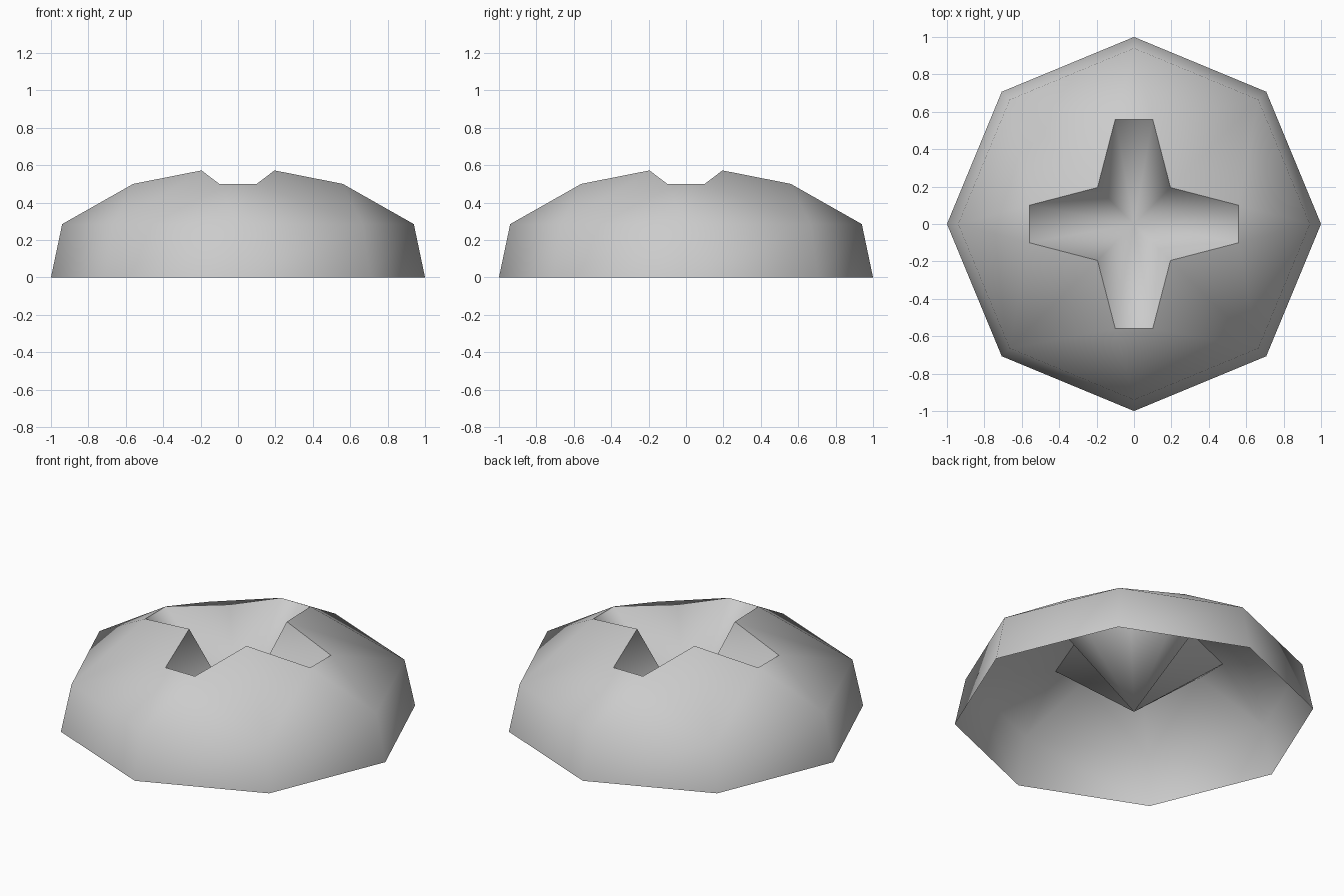
import bpy
import bmesh
from math import pi
from mathutils import Matrix, Vector

cube = bpy.data.objects.get("Cube")
if cube:
    bpy.data.objects.remove(cube, do_unlink=True)

# One plain grey for everything
grey = bpy.data.materials.new("plain_grey")
grey.use_nodes = True
colour = (0.6, 0.6, 0.6, 1)
grey.diffuse_color = colour
grey.node_tree.nodes["Principled BSDF"].inputs["Base Color"].default_value = colour

# Key points of one quarter, around the +x arm of the cross
diag = Matrix.Rotation(pi / 4, 4, "Z")
rim = Vector((1, 0, 0))
rim_diag = diag @ rim
shoulder = Vector((0.94, 0, 0.285))
shoulder_diag = diag @ shoulder
arm_right = Vector((0.56, -0.1, 0.5))
arm_left = Vector((0.56, 0.1, 0.5))
corner_right = Vector((0.195, -0.195, 0.572))
corner_left = Vector((0.195, 0.195, 0.572))
tip = Vector((0, 0, 0.03))
back_diag = Matrix.Rotation(-pi / 4, 4, "Z")
rim_back = back_diag @ rim
shoulder_back = back_diag @ shoulder


def four_fold(name, faces):
    """Turn a quarter patch around z four times, weld it and shade it smooth."""
    bm = bmesh.new()
    for k in range(4):
        turn = Matrix.Rotation(k * pi / 2, 4, "Z")
        for points in faces:
            bm.faces.new([bm.verts.new(turn @ p) for p in points]).smooth = True
    bmesh.ops.remove_doubles(bm, verts=bm.verts, dist=0.001)
    mesh = bpy.data.meshes.new(name)
    bm.to_mesh(mesh)
    bm.free()
    mesh.materials.append(grey)
    obj = bpy.data.objects.new(name, mesh)
    bpy.context.scene.collection.objects.link(obj)
    return obj


# Domed octagonal shell, open underneath, with a cross-shaped opening
four_fold("dome_shell", [
    (rim_back, rim, shoulder, shoulder_back),
    (rim, rim_diag, shoulder_diag, shoulder),
    (shoulder, arm_left, arm_right),
    (shoulder, shoulder_diag, arm_left),
    (shoulder_diag, corner_left, arm_left),
    (shoulder_back, shoulder, arm_right),
    (shoulder_back, arm_right, corner_right),
])

# Cross recess whose walls all run down to one point
four_fold("cross_recess", [
    (tip, arm_right, arm_left),
    (tip, arm_left, corner_left),
    (tip, corner_right, arm_right),
])
